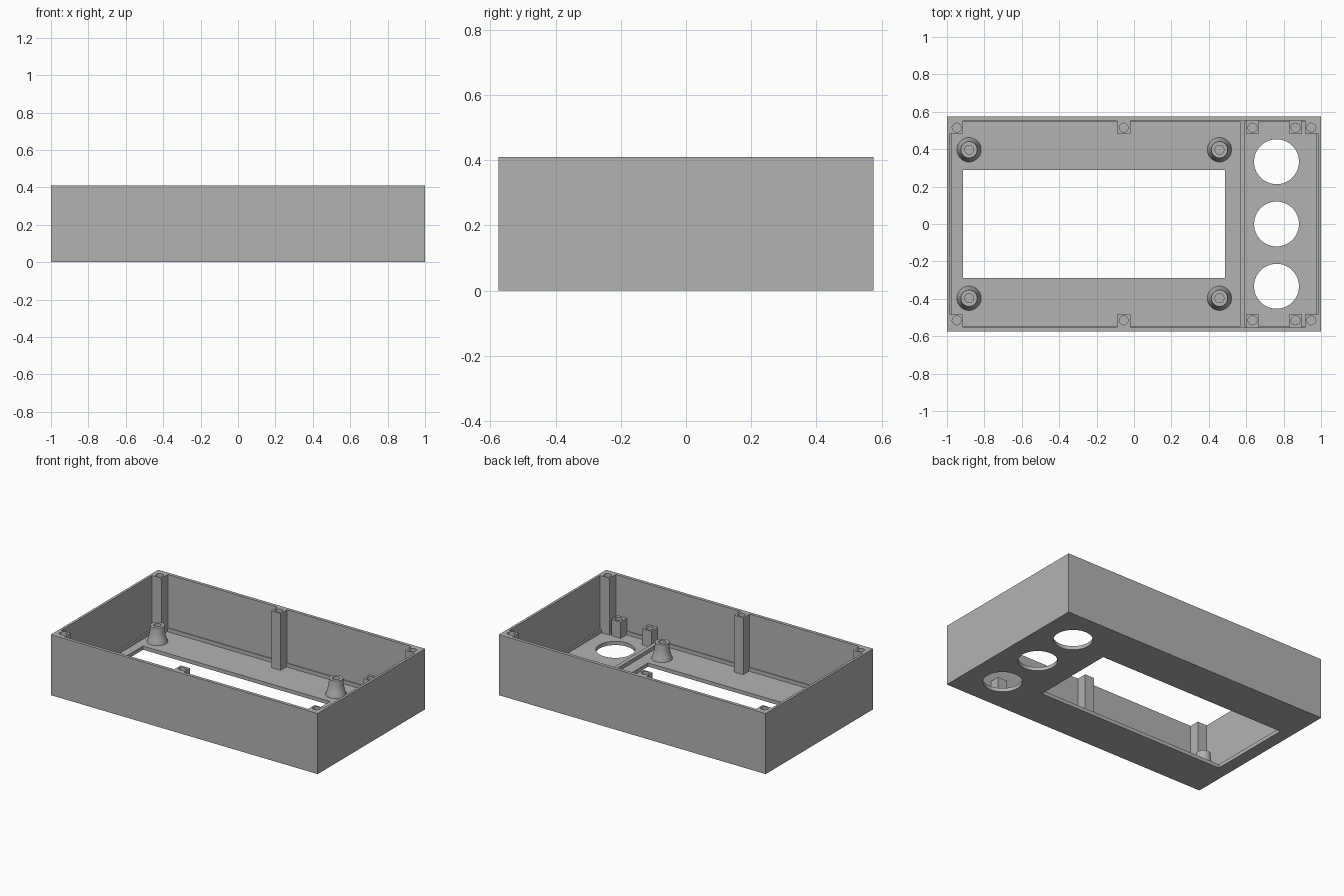
import bpy, bmesh, math

if "Cube" in bpy.data.objects:
    bpy.data.objects.remove(bpy.data.objects["Cube"])

grey = bpy.data.materials.new("plain grey")
grey.use_nodes = True
colour = (0.45, 0.45, 0.45, 1)
grey.diffuse_color = colour
grey.node_tree.nodes["Principled BSDF"].inputs["Base Color"].default_value = colour

HEIGHT, FLOOR, LEDGE, SHORT = 0.41, 0.025, 0.05, 0.135
WALL_X, WALL_Y, HOLE = 0.983, 0.553, 0.024


def finish(name, bm):
    bmesh.ops.recalc_face_normals(bm, faces=bm.faces)
    mesh = bpy.data.meshes.new(name)
    bm.to_mesh(mesh)
    bm.free()
    mesh.materials.append(grey)
    obj = bpy.data.objects.new(name, mesh)
    bpy.context.collection.objects.link(obj)
    return obj


def box(name, x0, x1, y0, y1, z0, z1):
    bm = bmesh.new()
    bmesh.ops.create_cube(bm, size=1)
    for v in bm.verts:
        v.co = ((x0 + x1) / 2 + v.co.x * (x1 - x0),
                (y0 + y1) / 2 + v.co.y * (y1 - y0),
                (z0 + z1) / 2 + v.co.z * (z1 - z0))
    return finish(name, bm)


def lathe(name, x, y, profile, sides=48):
    """Revolve (radius, z) points into a capped round solid."""
    bm = bmesh.new()
    rings = []
    for r, z in profile:
        rings.append([bm.verts.new((x + r * math.cos(2 * math.pi * i / sides),
                                    y + r * math.sin(2 * math.pi * i / sides), z))
                      for i in range(sides)])
    for a, b in zip(rings, rings[1:]):
        for i in range(sides):
            j = (i + 1) % sides
            bm.faces.new((a[i], a[j], b[j], b[i]))
    bm.faces.new(rings[0])
    bm.faces.new(rings[-1])
    return finish(name, bm)


def cut(obj, cutter):
    mod = obj.modifiers.new("cut", 'BOOLEAN')
    mod.operation, mod.solver, mod.object = 'DIFFERENCE', 'EXACT', cutter
    bpy.context.view_layer.objects.active = obj
    bpy.ops.object.modifier_apply(modifier=mod.name)
    bpy.data.objects.remove(cutter)


def smooth(obj):
    bpy.ops.object.select_all(action='DESELECT')
    obj.select_set(True)
    bpy.context.view_layer.objects.active = obj
    bpy.ops.object.shade_smooth_by_angle(angle=math.radians(30))


# Open tray: cavity, two floor pockets separated by a low rib
case = box("case_shell", -1, 1, -0.575, 0.575, 0, HEIGHT)
cut(case, box("cavity", -WALL_X, WALL_X, -WALL_Y, WALL_Y, LEDGE, 0.6))
for x0, x1 in ((-0.972, 0.567), (0.594, 0.972)):
    cut(case, box("pocket", x0, x1, -0.547, 0.547, FLOOR, 0.2))

# Display window and three round openings
cut(case, box("window", -0.915, 0.487, -0.29, 0.29, -0.1, 0.2))
for y in (-0.333, 0, 0.333):
    cut(case, lathe("opening", 0.762, y, [(0.12, -0.1), (0.12, 0.2)], 64))
smooth(case)


# Square screw posts along the front and back walls
def post(name, x, side, top):
    y0, y1 = sorted((side * 0.485, side * WALL_Y))
    obj = box(name, x - 0.035, x + 0.035, y0, y1, 0.015, top)
    cut(obj, lathe("bore", x, side * 0.515, [(HOLE, top - 0.09), (HOLE, top + 0.1)], 32))
    smooth(obj)


for side, label in ((-1, "front"), (1, "back")):
    post(label + "_right_corner_post", -0.948, side, HEIGHT)
    post(label + "_middle_post", -0.055, side, HEIGHT)
    post(label + "_left_corner_post", 0.948, side, HEIGHT)
    post(label + "_inner_short_post", 0.634, side, SHORT)
    post(label + "_outer_short_post", 0.864, side, SHORT)

    # Flared round standoffs beside the window
    for x, hand in ((-0.882, "right"), (0.457, "left")):
        y = side * 0.397
        stand = lathe(f"{label}_{hand}_standoff", x, y,
                      [(0.065, 0.015), (0.065, FLOOR), (0.056, 0.05), (0.049, 0.08),
                       (0.045, 0.11), (0.044, SHORT)])
        cut(stand, lathe("bore", x, y, [(HOLE, 0.045), (HOLE, 0.3)], 32))
        smooth(stand)
